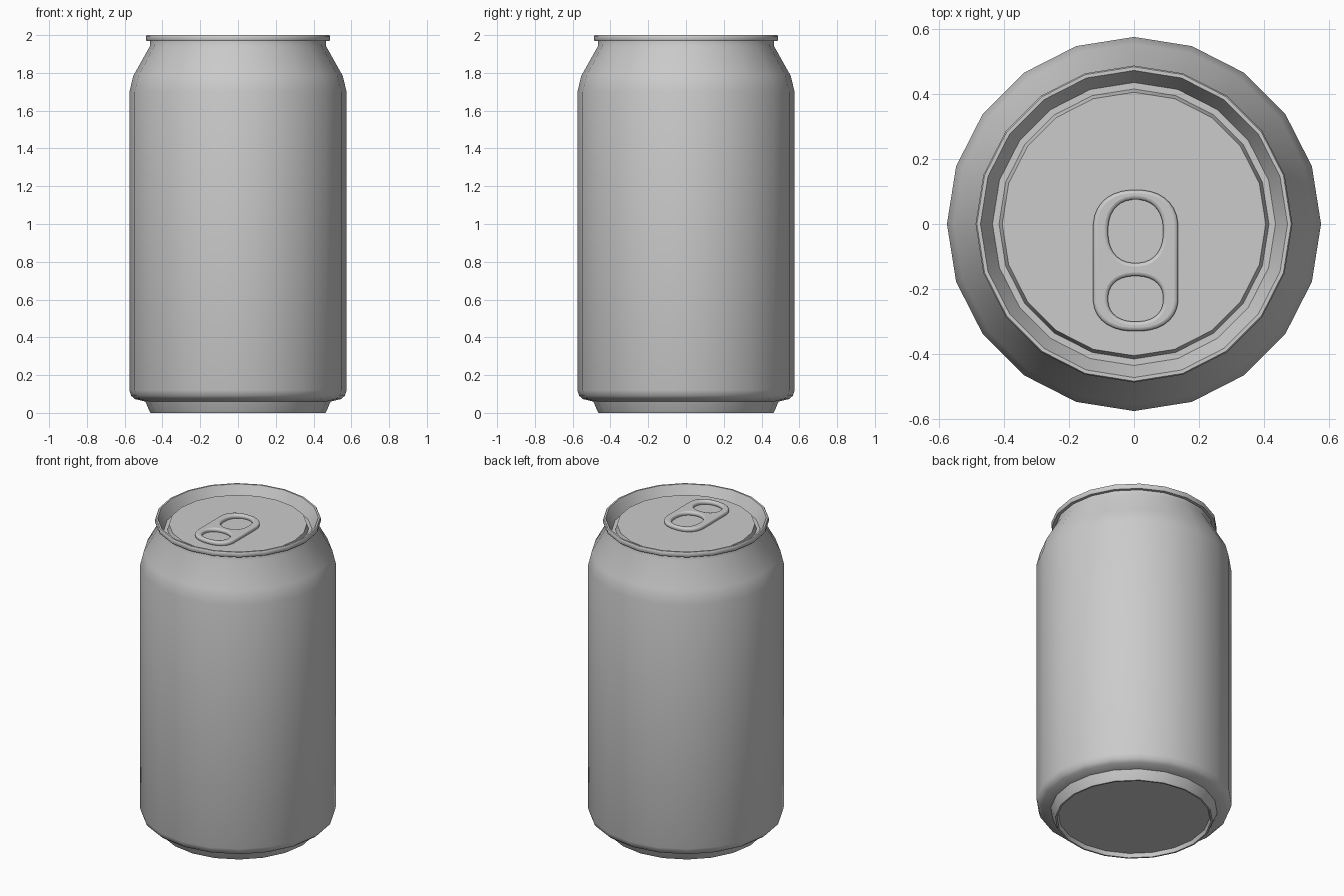
import bpy, bmesh, math

if "Cube" in bpy.data.objects:
    bpy.data.objects.remove(bpy.data.objects["Cube"])

SIDES = 20


def finish(obj, angle=35):
    bpy.ops.object.select_all(action='DESELECT')
    obj.select_set(True)
    bpy.context.view_layer.objects.active = obj
    bpy.ops.object.shade_smooth_by_angle(angle=math.radians(angle))


def lathe(name, profile):
    """Revolve (radius, z) points; both ends are capped with flat discs."""
    bm = bmesh.new()
    rings = [[bm.verts.new((r * math.cos(2 * math.pi * i / SIDES),
                            r * math.sin(2 * math.pi * i / SIDES), z))
              for i in range(SIDES)] for r, z in profile]
    for a, b in zip(rings, rings[1:]):
        for i in range(SIDES):
            j = (i + 1) % SIDES
            bm.faces.new((a[i], a[j], b[j], b[i]))
    bm.faces.new(rings[0][::-1])
    bm.faces.new(rings[-1])
    mesh = bpy.data.meshes.new(name)
    bm.to_mesh(mesh)
    bm.free()
    obj = bpy.data.objects.new(name, mesh)
    bpy.context.collection.objects.link(obj)
    finish(obj)
    return obj


def oval(top, bottom, rx, ry_top, ry_bot, n, cx=0.005, steps=32):
    """Rounded outline between two y limits, with separate end roundness."""
    pts = []
    for i in range(steps):
        t = 2 * math.pi * (i + 0.5) / steps
        c, s = math.cos(t), math.sin(t)
        x = cx + rx * math.copysign(abs(c) ** (2 / n), c)
        v = abs(s) ** (2 / n)
        y = top - ry_top * (1 - v) if s > 0 else bottom + ry_bot * (1 - v)
        pts.append((x, y))
    return pts


# Can shell: base recess, foot, wall, shoulder, neck, rim, groove and lid panel
lathe("can_body", [
    (0.445, 0.025), (0.453, 0.0), (0.463, 0.0), (0.47, 0.012),
    (0.49, 0.06), (0.545, 0.073), (0.565, 0.09), (0.575, 0.12),
    (0.575, 1.70), (0.554, 1.785), (0.467, 1.94), (0.465, 1.968),
    (0.483, 1.968), (0.487, 1.974), (0.487, 1.994), (0.483, 2.0),
    (0.472, 2.0), (0.435, 1.925), (0.415, 1.925), (0.405, 1.96)])

# Pull tab: rounded plate with two finger holes
curve = bpy.data.curves.new("pull_tab", 'CURVE')
curve.dimensions = '2D'
curve.fill_mode = 'BOTH'
curve.extrude = 0.003
curve.bevel_depth = 0.011
curve.bevel_resolution = 2
curve.offset = -0.011
for pts in (oval(0.105, -0.33, 0.131, 0.12, 0.105, 2.3),
            oval(0.075, -0.12, 0.085, 0.0975, 0.0975, 2.3),
            oval(-0.16, -0.30, 0.085, 0.07, 0.07, 2.3)):
    spline = curve.splines.new('POLY')
    spline.points.add(len(pts) - 1)
    for p, (x, y) in zip(spline.points, pts):
        p.co = (x, y, 0, 1)
    spline.use_cyclic_u = True
tab = bpy.data.objects.new("pull_tab", curve)
tab.location.z = 1.97
bpy.context.collection.objects.link(tab)
bpy.ops.object.select_all(action='DESELECT')
tab.select_set(True)
bpy.context.view_layer.objects.active = tab
bpy.ops.object.convert(target='MESH')
finish(bpy.context.view_layer.objects.active, 40)
